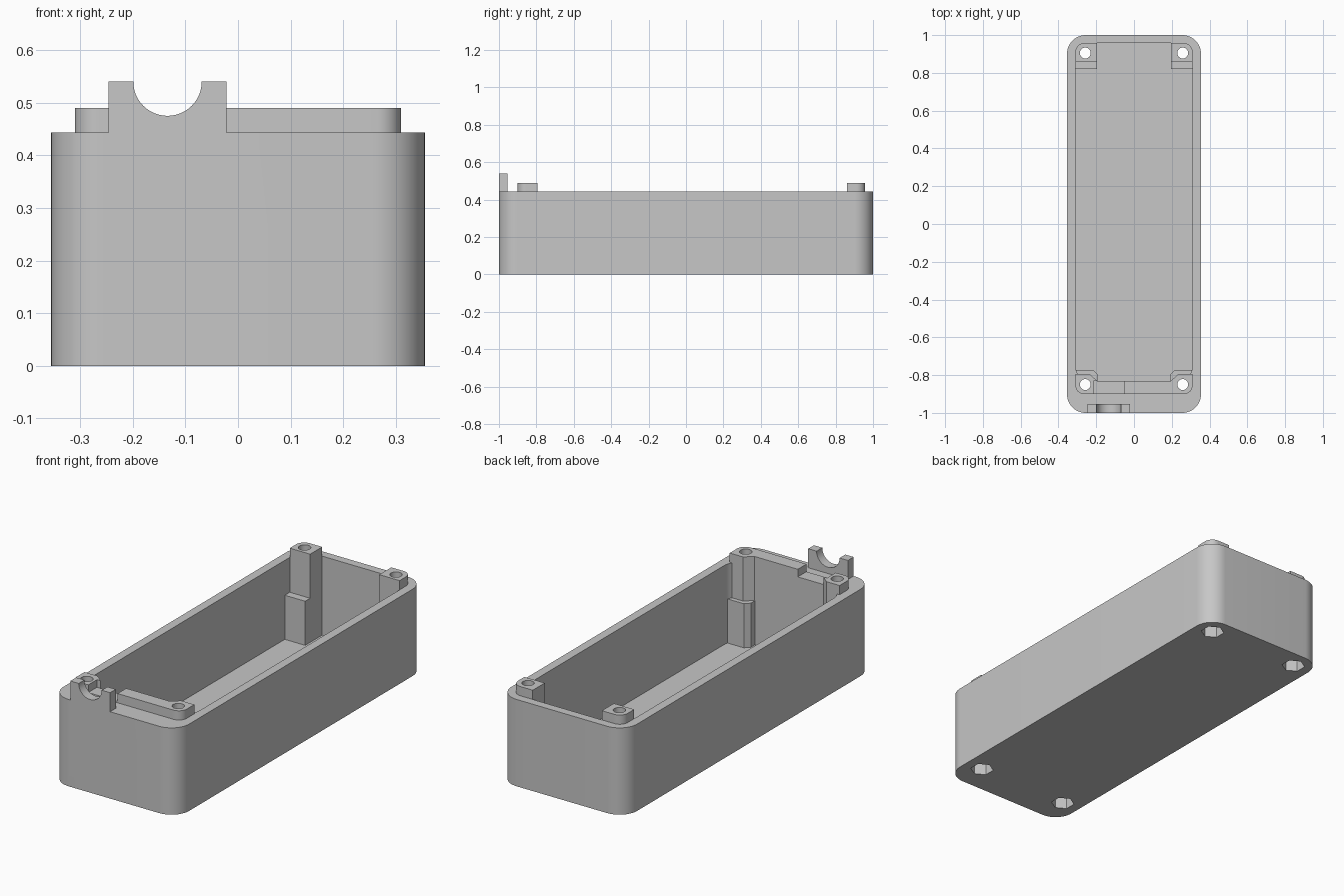
import bpy, bmesh, math
from mathutils import Vector

cube = bpy.data.objects.get("Cube")
if cube:
    bpy.data.objects.remove(cube, do_unlink=True)

grey = bpy.data.materials.new("light grey plastic")
grey.use_nodes = True
grey.diffuse_color = (0.57, 0.57, 0.57, 1)
grey.node_tree.nodes["Principled BSDF"].inputs["Base Color"].default_value = (0.57, 0.57, 0.57, 1)


def prism(name, outline, low, high, axis="Z"):
    """Extrude an outline along Z, or along Y when the outline is given in x and z."""
    bm = bmesh.new()
    place = (lambda a, b: (a, b, low)) if axis == "Z" else (lambda a, b: (a, low, b))
    push = (0, 0, high - low) if axis == "Z" else (0, high - low, 0)
    base = bm.faces.new([bm.verts.new(place(*p)) for p in outline])
    top = bmesh.ops.extrude_face_region(bm, geom=[base])["geom"]
    bmesh.ops.translate(bm, vec=push, verts=[v for v in top if isinstance(v, bmesh.types.BMVert)])
    bmesh.ops.recalc_face_normals(bm, faces=bm.faces)
    mesh = bpy.data.meshes.new(name)
    bm.to_mesh(mesh)
    bm.free()
    mesh.materials.append(grey)
    ob = bpy.data.objects.new(name, mesh)
    bpy.context.collection.objects.link(ob)
    return ob


def box(x0, x1, y0, y1):
    return [(x0, y0), (x1, y0), (x1, y1), (x0, y1)]


def rounded(outline, radius, steps=10, only=None):
    """Round the right-angled corners of an outline."""
    pts = []
    for i, p in enumerate(outline):
        if only is not None and i not in only:
            pts.append(p)
            continue
        p = Vector(p)
        a = (Vector(outline[i - 1]) - p).normalized() * radius
        b = (Vector(outline[(i + 1) % len(outline)]) - p).normalized() * radius
        for k in range(steps + 1):
            t = k / steps * math.pi / 2
            pts.append(tuple(p + a * (1 - math.sin(t)) + b * (1 - math.cos(t))))
    return pts


def circle(x, y, radius, sides, turn=0.0):
    return [(x + radius * math.cos(turn + math.tau * k / sides),
             y + radius * math.sin(turn + math.tau * k / sides)) for k in range(sides)]


def combine(target, tool, operation):
    mod = target.modifiers.new(operation.lower(), "BOOLEAN")
    mod.operation, mod.solver, mod.object = operation, "EXACT", tool
    bpy.context.view_layer.objects.active = target
    bpy.ops.object.modifier_apply(modifier=mod.name)
    bpy.data.objects.remove(tool, do_unlink=True)


FLOOR, RIM, TOP, STEP = 0.04, 0.443, 0.49, 0.265

# Open tray with a thick front wall
tray = prism("enclosure_tray", rounded(box(-0.355, 0.355, -1, 1), 0.1, 14), 0, RIM)
combine(tray, prism("cavity", rounded(box(-0.31, 0.31, -0.83, 0.957), 0.08), FLOOR, 0.7), "DIFFERENCE")

# Locating lip on the front wall, dropping low behind the cable rest
combine(tray, prism("front_lip", box(-0.05, 0.25, -0.9, -0.83), RIM - 0.02, TOP), "UNION")
combine(tray, prism("low_lip", box(-0.25, -0.05, -0.9, -0.83), RIM - 0.02, RIM + 0.008), "UNION")

# Corner screw posts: slim to the top, wider below the step
back_top = [(0.195, 0.86), (0.31, 0.86), (0.31, 0.957), (0.195, 0.957)]
back_low = [(0.195, 0.82), (0.31, 0.82), (0.31, 0.957), (0.195, 0.957)]
front_top = [(0.31, -0.9), (0.31, -0.795), (0.235, -0.795), (0.195, -0.83), (0.215, -0.83), (0.215, -0.9)]
front_low = [(0.31, -0.9), (0.31, -0.773), (0.215, -0.773), (0.192, -0.797), (0.192, -0.9)]
posts = [("back_post", back_top, TOP, 2), ("back_post_foot", back_low, STEP, 2),
         ("front_post", front_top, TOP, 0), ("front_post_foot", front_low, STEP, 0)]
for side in (1, -1):
    for name, outline, height, corner in posts:
        pts = [(side * x, y) for x, y in rounded(outline, 0.045, only=[corner])]
        combine(tray, prism(name, pts, FLOOR - 0.02, height), "UNION")

# Cable rest standing on the front edge
cx, r = -0.134, 0.065
arc = [(cx + r * math.cos(a), 0.54 - r * math.sin(a)) for a in (math.pi * k / 24 for k in range(25))]
rest = [(-0.022, 0.42), (-0.022, 0.54)] + arc + [(-0.246, 0.54), (-0.246, 0.42)]
combine(tray, prism("cable_rest", rest, -1, -0.954, "Y"), "UNION")

# Screw holes through the posts, with hexagonal nut pockets underneath
for x in (-0.258, 0.258):
    for y in (-0.85, 0.905):
        combine(tray, prism("screw_hole", circle(x, y, 0.029, 24), -0.1, 0.7), "DIFFERENCE")
        combine(tray, prism("nut_pocket", circle(x, y, 0.056, 6, math.pi / 6), -0.1, 0.2), "DIFFERENCE")

bpy.ops.object.select_all(action="DESELECT")
tray.select_set(True)
bpy.context.view_layer.objects.active = tray
bpy.ops.object.shade_smooth_by_angle(angle=math.radians(25))
